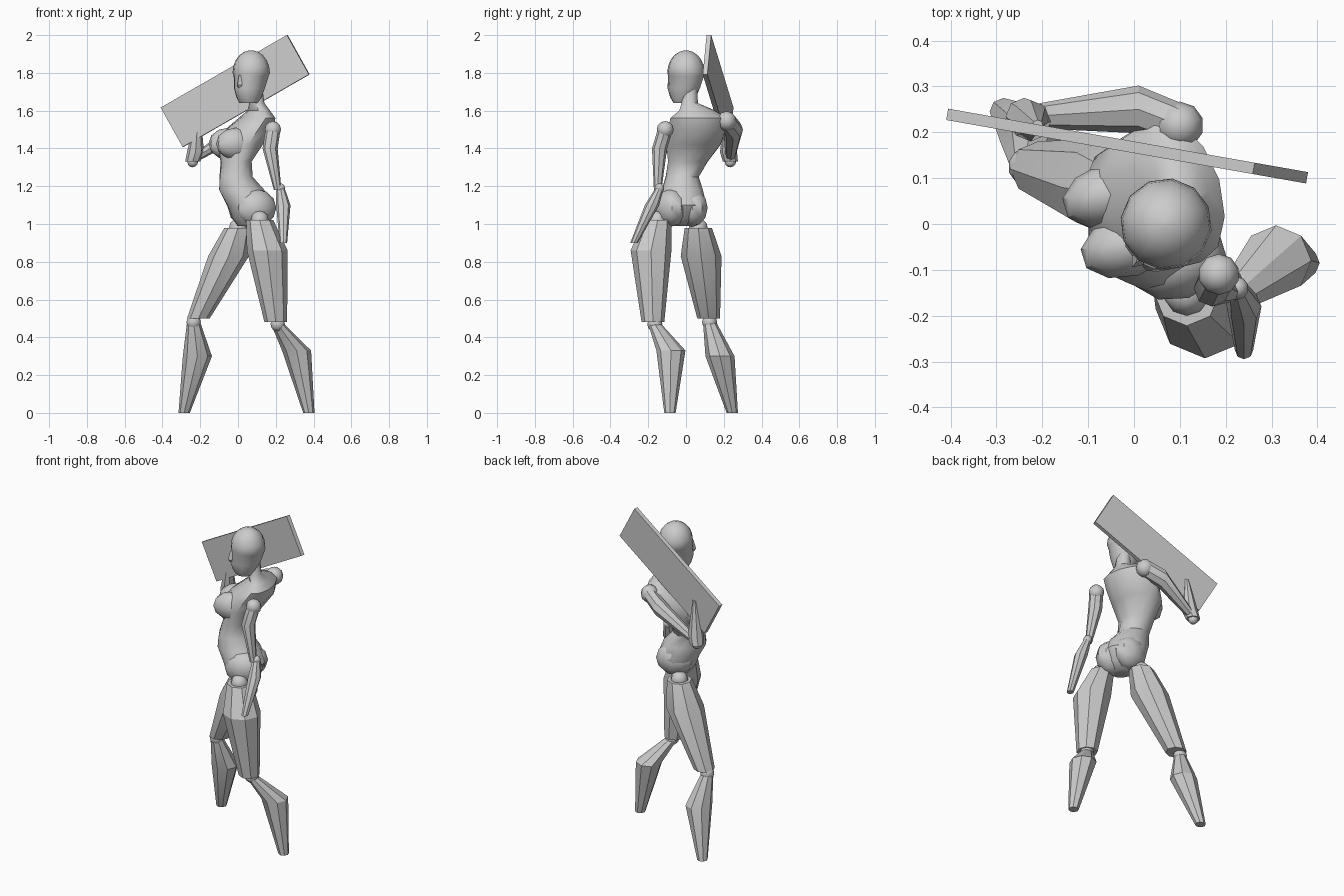
import bpy, bmesh
from math import sin, cos, pi, radians
from mathutils import Vector, Matrix

default_cube = bpy.data.objects.get("Cube")
if default_cube:
    bpy.data.objects.remove(default_cube, do_unlink=True)

body_turn = radians(17)
head_turn = radians(-128)


def finish(name, bm, angle):
    """Turn a bmesh into a named object with sharp edges kept."""
    bmesh.ops.recalc_face_normals(bm, faces=bm.faces[:])
    mesh = bpy.data.meshes.new(name)
    bm.to_mesh(mesh)
    bm.free()
    part = bpy.data.objects.new(name, mesh)
    bpy.context.collection.objects.link(part)
    bpy.ops.object.select_all(action='DESELECT')
    part.select_set(True)
    bpy.context.view_layer.objects.active = part
    bpy.ops.object.shade_smooth_by_angle(angle=radians(angle))
    return part


def loft(name, stations, sides=12, turn=0, sideways=False, angle=38):
    """Skin oval rings; a station is a centre and two radii."""
    bm = bmesh.new()
    spin = Matrix.Rotation(turn, 3, 'Z')
    rings = []
    for centre, depth, width in stations:
        ring = []
        for step in range(sides):
            around = 2 * pi * step / sides
            a, b = depth * cos(around), width * sin(around)
            offset = Vector((0, a, b)) if sideways else spin @ Vector((a, b, 0))
            ring.append(bm.verts.new(Vector(centre) + offset))
        rings.append(ring)
    for low, high in zip(rings, rings[1:]):
        for step in range(sides):
            after = (step + 1) % sides
            bm.faces.new((low[step], low[after], high[after], high[step]))
    bm.faces.new(rings[0])
    bm.faces.new(rings[-1])
    return finish(name, bm, angle)


def ball(name, centre, size, turn=0):
    bm = bmesh.new()
    bmesh.ops.create_uvsphere(bm, u_segments=10, v_segments=6, radius=1)
    place = Matrix.LocRotScale(Vector(centre), Matrix.Rotation(turn, 3, 'Z'), Vector(size))
    bmesh.ops.transform(bm, matrix=place, verts=bm.verts[:])
    finish(name, bm, 40)


def limb(name, path, radii, joint, joint_radius, sideways=False):
    """A faceted segment through three points, with a ball joint at its start."""
    stations = [(point, radius, radius) for point, radius in zip(path, radii)]
    loft(name, stations, sides=8, sideways=sideways, angle=28)
    ball(joint, path[0], [joint_radius] * 3)


# Torso and neck: each centre with its half depth and half width
loft("torso", [
    ((.05, -.03, .99), .05, .07),
    ((.06, -.03, 1.03), .09, .12),
    ((.06, -.02, 1.1), .12, .135),
    ((.02, -.02, 1.18), .125, .11),
    ((-.01, -.02, 1.25), .09, .09),
    ((-.01, .01, 1.33), .08, .11),
    ((.01, .04, 1.42), .12, .15),
    ((.06, .06, 1.5), .125, .16),
    ((.1, .07, 1.56), .09, .16),
    ((.11, .06, 1.6), .055, .1),
    ((.1, .02, 1.64), .04, .045),
    ((.09, .02, 1.72), .04, .04)], turn=body_turn, angle=40)

# Rounded masses on each side of the torso
for side, sign in (("right", 1), ("left", -1)):
    across = Vector((-.02, .055, 0)) * sign
    chest = Vector((-.03, .01, 1.425)) + across
    seat = Vector((.075, -.025, 1.085)) + across
    ball(side + "_breast", chest, (.11, .07, .085), body_turn)
    ball(side + "_glute", seat, (.11, .085, .1), body_turn)

# Head: tapering jaw, eye recess and domed crown, facing diagonally
face = [
    ((.025, 0, 1.64), .045, .05),
    ((.02, 0, 1.67), .07, .065),
    ((.015, 0, 1.72), .09, .08),
    ((0, 0, 1.785), .097, .092)]
for step in range(6):
    rise = radians(17 * step)
    reach = .1 * cos(rise)
    face.append(((0, 0, 1.8 + .12 * sin(rise)), reach, reach))
head = loft("head", face)
nose = loft("nose", [
    ((.095, 0, 1.72), .01, .014),
    ((.1, 0, 1.735), .02, .016),
    ((.09, 0, 1.79), .015, .008)], sides=4)
for part in (head, nose):
    part.location.x = .07
    part.rotation_euler.z = head_turn

# Legs, striding
legs = {
    "left": (((.115, -.15, 1.02), (.155, -.185, .86), (.2, -.175, .48)),
             ((.21, -.165, .47), (.31, -.08, .33), (.375, -.085, 0))),
    "right": (((0, .065, .98), (-.05, .08, .83), (-.21, .12, .5)),
              ((-.235, .125, .48), (-.215, .18, .3), (-.285, .245, 0)))}
for side, (thigh, shin) in legs.items():
    limb(side + "_thigh", thigh, (.072, .108, .06), side + "_hip", .05)
    limb(side + "_shin", shin, (.035, .077, .03), side + "_knee", .04)

# Left arm hanging
limb("left_upper_arm", ((.185, -.11, 1.5), (.17, -.14, 1.4), (.21, -.15, 1.18)),
     (.04, .04, .02), "left_shoulder", .045)
limb("left_forearm", ((.225, -.14, 1.19), (.24, -.18, 1.1), (.24, -.275, .9)),
     (.022, .038, .02), "left_elbow", .025)

# Right arm raised to steady the board
limb("right_upper_arm", ((.1, .215, 1.545), (.01, .25, 1.5), (-.22, .235, 1.355)),
     (.05, .052, .026), "right_shoulder", .052, sideways=True)
limb("right_forearm", ((-.24, .235, 1.33), (-.225, .225, 1.38), (-.21, .215, 1.585)),
     (.04, .045, .012), "right_elbow", .03)

# Board carried behind the head
bm = bmesh.new()
bmesh.ops.create_cube(bm, size=1)
tilt = Matrix.Rotation(radians(-10), 3, 'Z') @ Matrix.Rotation(radians(-29.5), 3, 'Y')
place = Matrix.LocRotScale(Vector((-.015, .17, 1.704)), tilt, Vector((.78, .025, .24)))
bmesh.ops.transform(bm, matrix=place, verts=bm.verts[:])
finish("board", bm, 28)
